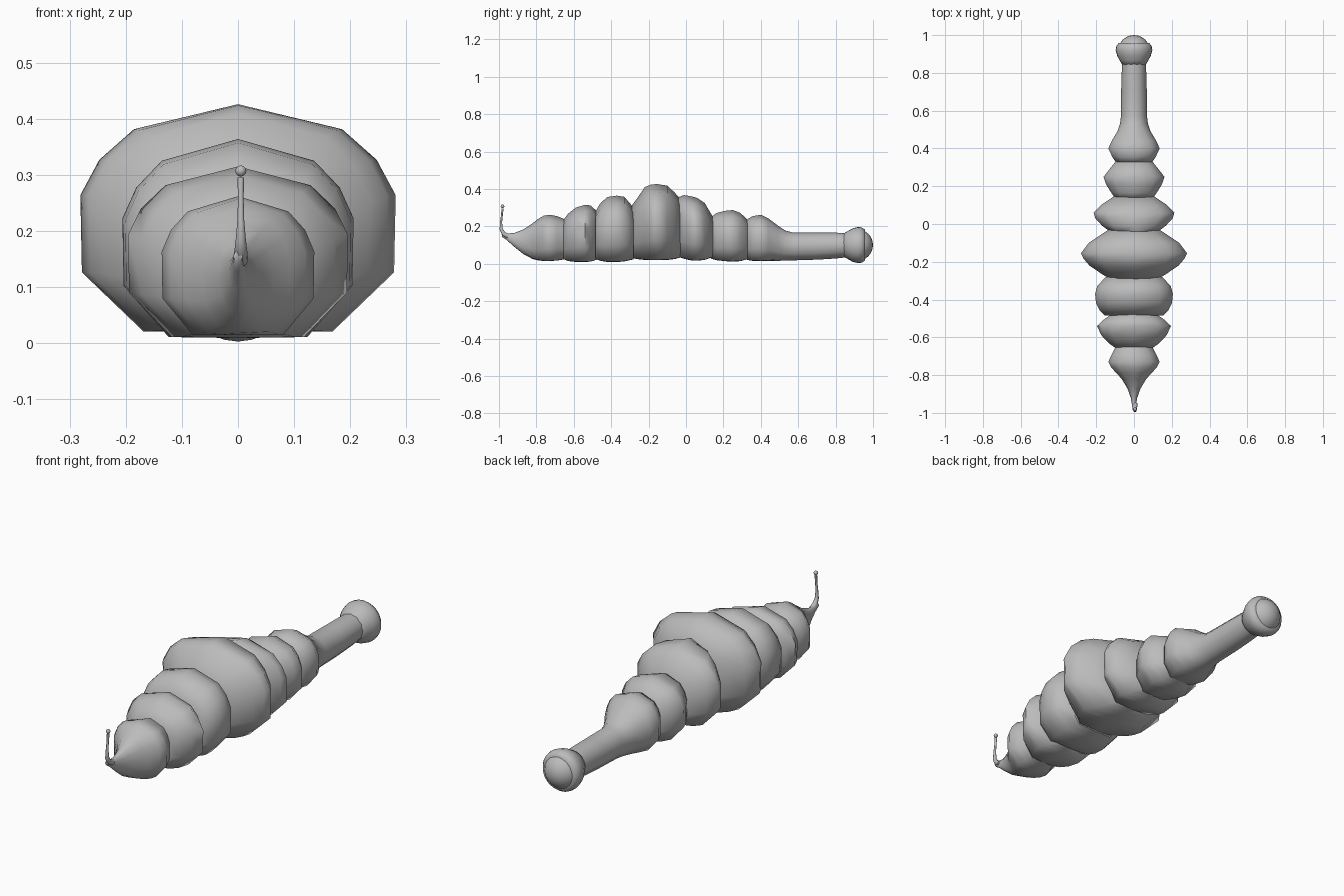
import bpy, bmesh, math
from mathutils import Vector

grey = bpy.data.materials.new("plain grey")
grey.diffuse_color = (0.5, 0.5, 0.5, 1)

# Half of the segment cross-section: x as share of half width, z as share of height
HALF = [(0, 1), (0.66, 0.89), (0.88, 0.755), (1, 0.6), (0.99, 0.26), (0.6, 0)]
SECTION = HALF + [(0, -0.005)] + [(-x, z) for x, z in reversed(HALF[1:])]
ROUND = [(math.sin(i * math.tau / 12), 0.5 + 0.5 * math.cos(i * math.tau / 12)) for i in range(12)]


def finish(name, bm):
    bmesh.ops.recalc_face_normals(bm, faces=bm.faces)
    mesh = bpy.data.meshes.new(name)
    bm.to_mesh(mesh)
    bm.free()
    mesh.materials.append(grey)
    ob = bpy.data.objects.new(name, mesh)
    bpy.context.collection.objects.link(ob)
    bpy.ops.object.select_all(action='DESELECT')
    ob.select_set(True)
    bpy.context.view_layer.objects.active = ob
    bpy.ops.object.shade_smooth_by_angle(angle=math.radians(60))
    return ob


def skin(name, rings):
    """Bridge closed rings of points and cap both ends."""
    bm = bmesh.new()
    rows = [[bm.verts.new(p) for p in ring] for ring in rings]
    n = len(rows[0])
    for a, b in zip(rows, rows[1:]):
        for i in range(n):
            j = (i + 1) % n
            bm.faces.new((a[i], a[j], b[j], b[i]))
    bm.faces.new(rows[0])
    bm.faces.new(rows[-1])
    return finish(name, bm)


def loft(name, rows):
    """Rows are (y, half width, bottom, top, roundness)."""
    rings = []
    for y, w, zb, zt, r in rows:
        ring = []
        for (sx, sz), (cx, cz) in zip(SECTION, ROUND):
            x, z = sx + (cx - sx) * r, sz + (cz - sz) * r
            ring.append((x * w, y, zb + z * (zt - zb)))
        rings.append(ring)
    return skin(name, rings)


# Head tapering to a pointed snout
loft("head", [
    (-0.985, 0.008, 0.145, 0.165, 1), (-0.96, 0.010, 0.128, 0.162, 1),
    (-0.92, 0.017, 0.092, 0.164, 1), (-0.87, 0.035, 0.052, 0.183, 0.8),
    (-0.82, 0.065, 0.026, 0.217, 0.4), (-0.79, 0.093, 0.019, 0.240, 0.1),
    (-0.76, 0.120, 0.016, 0.257, 0), (-0.73, 0.136, 0.016, 0.262, 0),
    (-0.69, 0.118, 0.018, 0.255, 0), (-0.64, 0.092, 0.026, 0.235, 0)])

# Overlapping body segments, front to back
SEGMENTS = {
    "body_segment_1": [(-0.655, 0.10, 0.025, 0.235), (-0.63, 0.135, 0.016, 0.268),
                       (-0.59, 0.172, 0.011, 0.300), (-0.54, 0.196, 0.011, 0.315),
                       (-0.51, 0.165, 0.013, 0.312), (-0.47, 0.11, 0.025, 0.275)],
    "body_segment_2": [(-0.485, 0.155, 0.028, 0.275), (-0.46, 0.180, 0.018, 0.322),
                       (-0.42, 0.201, 0.011, 0.357), (-0.37, 0.206, 0.011, 0.364),
                       (-0.33, 0.195, 0.014, 0.358), (-0.28, 0.15, 0.025, 0.300)],
    "body_segment_3": [(-0.295, 0.12, 0.035, 0.305), (-0.265, 0.170, 0.027, 0.345),
                       (-0.22, 0.236, 0.022, 0.410), (-0.185, 0.266, 0.021, 0.424),
                       (-0.155, 0.281, 0.021, 0.426), (-0.10, 0.240, 0.022, 0.418),
                       (-0.06, 0.180, 0.027, 0.380), (-0.03, 0.135, 0.035, 0.345)],
    "body_segment_4": [(-0.045, 0.12, 0.040, 0.355), (-0.01, 0.168, 0.028, 0.367),
                       (0.03, 0.205, 0.019, 0.360), (0.06, 0.214, 0.018, 0.352),
                       (0.10, 0.175, 0.022, 0.325), (0.15, 0.10, 0.038, 0.240)],
    "body_segment_5": [(0.135, 0.10, 0.028, 0.252), (0.165, 0.120, 0.020, 0.272),
                       (0.21, 0.148, 0.015, 0.283), (0.25, 0.161, 0.013, 0.287),
                       (0.29, 0.130, 0.015, 0.272), (0.34, 0.09, 0.028, 0.225)],
}
for name, rows in SEGMENTS.items():
    loft(name, [row + (0,) for row in rows])

# Last segment flowing into the long round tail
loft("tail", [
    (0.325, 0.095, 0.022, 0.236, 0), (0.355, 0.115, 0.017, 0.254, 0),
    (0.40, 0.136, 0.016, 0.262, 0), (0.44, 0.118, 0.016, 0.243, 0.2),
    (0.49, 0.088, 0.016, 0.205, 0.5), (0.53, 0.074, 0.017, 0.178, 0.8),
    (0.57, 0.069, 0.018, 0.167, 1), (0.70, 0.068, 0.022, 0.166, 1),
    (0.80, 0.065, 0.028, 0.166, 1), (0.87, 0.063, 0.036, 0.164, 1)])

# Flared rim at the tail end
RIM = [(0.84, 0.060), (0.865, 0.075), (0.89, 0.089), (0.92, 0.097), (0.94, 0.094),
       (0.957, 0.082), (0.958, 0.066)]
skin("tail_rim", [[(r * math.sin(i * math.tau / 24), y, 0.1 + r * math.cos(i * math.tau / 24))
                   for i in range(24)] for y, r in RIM])


def ball(name, centre, radius, segs):
    bm = bmesh.new()
    bmesh.ops.create_uvsphere(bm, u_segments=segs, v_segments=segs // 2, radius=radius)
    bmesh.ops.translate(bm, verts=bm.verts, vec=centre)
    return finish(name, bm)


# Domed cap set in the rim
ball("tail_cap", Vector((0, 0.915, 0.1)), 0.085, 24)

# Thin feeler bending up from the snout, with a knob on top
PATH = [(-0.95, 0.148, 0.013), (-0.975, 0.160, 0.012), (-0.988, 0.185, 0.009),
        (-0.989, 0.22, 0.006), (-0.984, 0.26, 0.005), (-0.981, 0.295, 0.006)]
rings = []
for k, (y, z, r) in enumerate(PATH):
    a, b = PATH[max(k - 1, 0)], PATH[min(k + 1, len(PATH) - 1)]
    along = Vector((0, b[0] - a[0], b[1] - a[1])).normalized()
    side = Vector((1, 0, 0))
    up = side.cross(along)
    rings.append([Vector((0.005, y, z)) + r * (side * math.cos(t) + up * math.sin(t))
                  for t in (i * math.tau / 10 for i in range(10))])
skin("feeler", rings)
ball("feeler_knob", Vector((0.005, -0.981, 0.307)), 0.010, 12)
